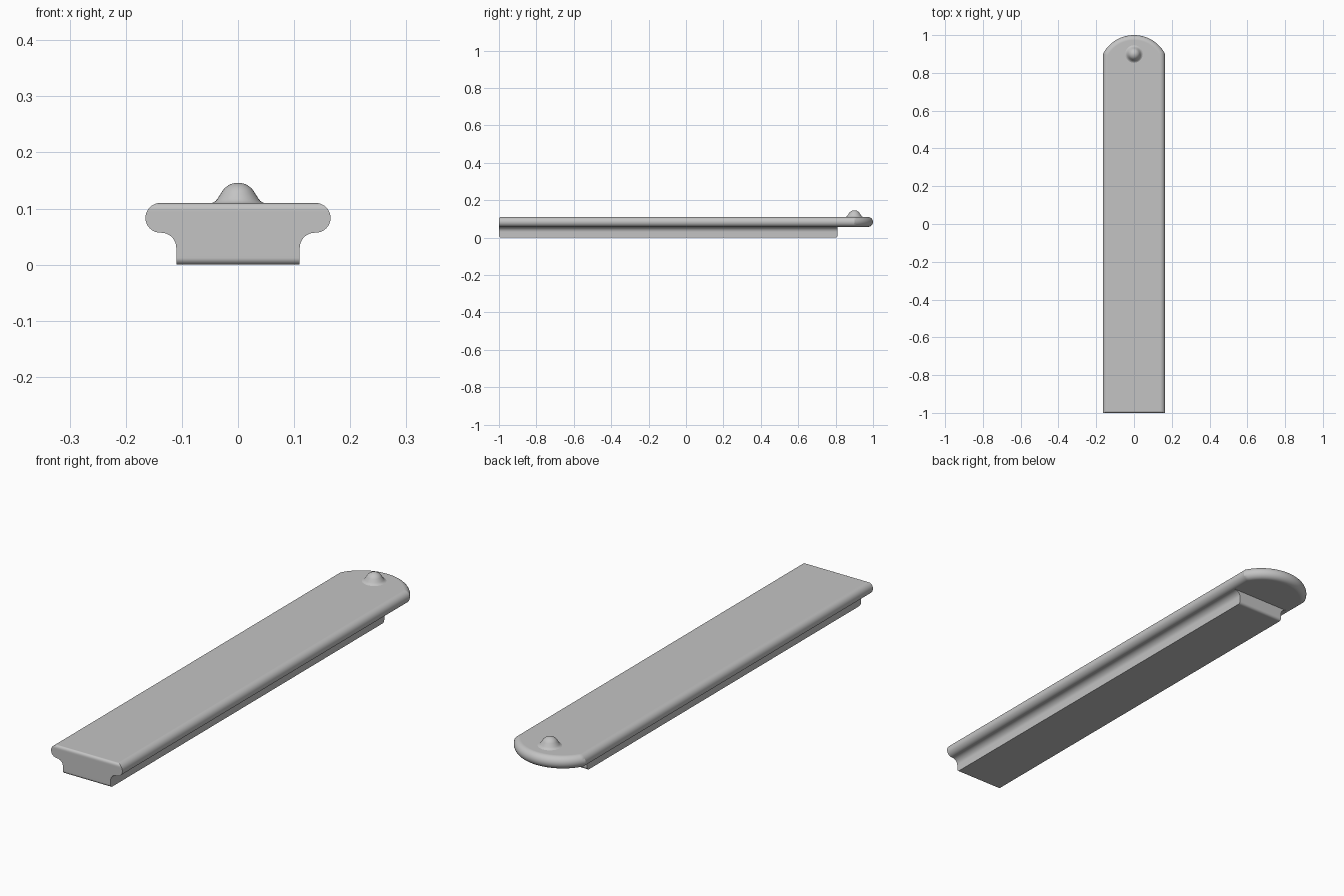
import bpy, bmesh
from math import sin, cos, pi, radians, sqrt, atan2

if "Cube" in bpy.data.objects:
    bpy.data.objects.remove(bpy.data.objects["Cube"], do_unlink=True)

grey = bpy.data.materials.new("plain grey")
grey.use_nodes = True
grey.diffuse_color = (0.55, 0.55, 0.55, 1)
grey.node_tree.nodes["Principled BSDF"].inputs["Base Color"].default_value = grey.diffuse_color


def loft(name, rings, angle):
    """Skin closed rings of equal length and cap both ends."""
    bm = bmesh.new()
    loops = [[bm.verts.new(p) for p in ring] for ring in rings]
    n = len(loops[0])
    for a, b in zip(loops, loops[1:]):
        for i in range(n):
            j = (i + 1) % n
            bm.faces.new((a[i], a[j], b[j], b[i]))
    bm.faces.new(loops[0][::-1])
    bm.faces.new(loops[-1])
    bmesh.ops.recalc_face_normals(bm, faces=bm.faces)
    mesh = bpy.data.meshes.new(name)
    bm.to_mesh(mesh)
    bm.free()
    mesh.materials.append(grey)
    obj = bpy.data.objects.new(name, mesh)
    bpy.context.collection.objects.link(obj)
    bpy.ops.object.select_all(action="DESELECT")
    obj.select_set(True)
    bpy.context.view_layer.objects.active = obj
    bpy.ops.object.shade_smooth_by_angle(angle=radians(angle))
    mod = obj.modifiers.new("even shading", "WEIGHTED_NORMAL")
    mod.keep_sharp = True
    return obj


HALF, TOP, UNDER = 0.165, 0.11, 0.057
EDGE = (TOP - UNDER) / 2          # radius of the rounded rim
SAG = 0.1                         # depth of the curved back end
ARC = (HALF ** 2 + SAG ** 2) / (2 * SAG)
SOFT = 0.012                      # small rounding on the front edges


def plate_ring(t):
    inset = EDGE * (1 - cos(t))
    z = UNDER + EDGE + EDGE * sin(t)
    u = max(0, z - (TOP - SOFT))
    front = -1 + SOFT - sqrt(max(0, SOFT ** 2 - u ** 2))
    w, r, cy = HALF - inset, ARC - inset, 1 - ARC
    end = atan2(w, sqrt(r * r - w * w))
    steps = 28
    ring = [(-w, front, z), (w, front, z)]
    for i in range(steps + 1):
        a = end - 2 * end * i / steps
        ring.append((r * sin(a), cy + r * cos(a), z))
    return ring


# Top plate: rounded sides, curved back end, softened front edge
loft("top_plate", [plate_ring(-pi / 2 + pi * i / 16) for i in range(17)], 25)


# Lower rail: softened at both ends underneath, flaring into the plate
def rail_ring(w, z, off):
    return [(-w, -1 + off, z), (w, -1 + off, z), (w, 0.81 - off, z), (-w, 0.81 - off, z)]


quarter = [pi / 2 * i / 8 for i in range(9)]
RAIL, FLARE = 0.11, 0.027
rings = [rail_ring(RAIL, SOFT * (1 - cos(a)), SOFT * (1 - sin(a))) for a in quarter]
rings += [rail_ring(RAIL + FLARE * (1 - cos(a)), UNDER - FLARE + FLARE * sin(a), 0)
          for a in quarter]
loft("lower_rail", rings, 30)

# Knob: small dome with a flared foot
profile = [(0.048, 0.1095), (0.044, 0.111), (0.040, 0.1135), (0.0365, 0.1175), (0.034, 0.122)]
DOME = 0.034
for i in range(9):
    a = radians(24 + 64 * i / 8)
    profile.append((DOME * cos(a), 0.112 + DOME * sin(a)))
loft("knob", [[(r * cos(2 * pi * k / 32), 0.9 + r * sin(2 * pi * k / 32), z)
               for k in range(32)] for r, z in profile], 50)
